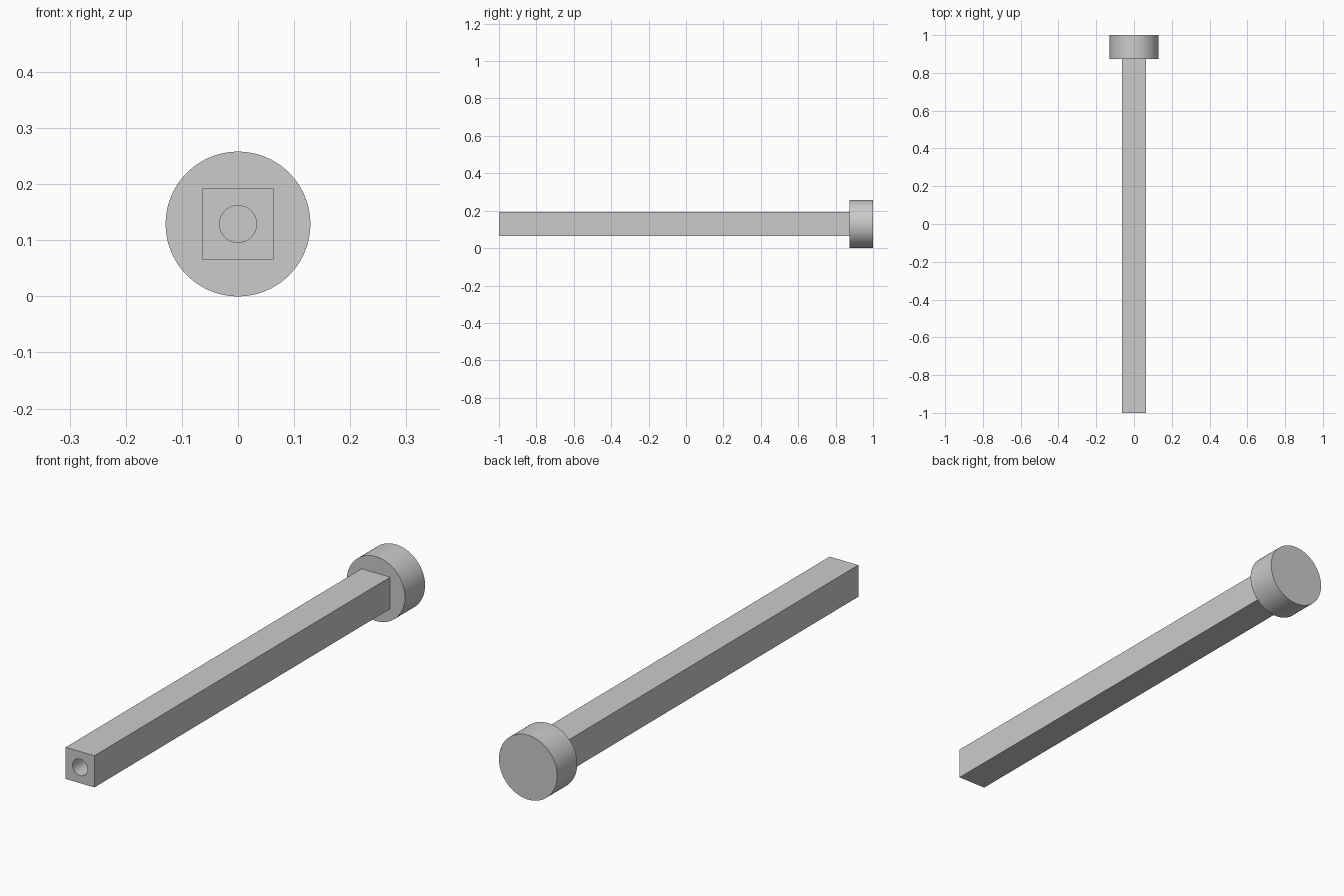
import bpy
import math

default = bpy.data.objects.get("Cube")
if default:
    bpy.data.objects.remove(default, do_unlink=True)

AXIS_Z = 0.129       # height of the long axis
HEAD_RADIUS = 0.129
HEAD_FRONT = 0.873
SHAFT_WIDTH = 0.127
HOLE_RADIUS = 0.033
HOLE_DEPTH = 0.25

steel = bpy.data.materials.new("grey_steel")
steel.use_nodes = True
colour = (0.6, 0.6, 0.6, 1)
steel.diffuse_color = colour
steel.node_tree.nodes["Principled BSDF"].inputs["Base Color"].default_value = colour


def finish(obj, name):
    obj.name = name
    obj.data.materials.append(steel)
    bpy.ops.object.transform_apply(location=False, rotation=True, scale=True)
    return obj


def rod(name, radius, y0, y1, sides):
    """Cylinder lying along y."""
    bpy.ops.mesh.primitive_cylinder_add(
        vertices=sides, radius=radius, depth=y1 - y0,
        location=(0, (y0 + y1) / 2, AXIS_Z), rotation=(math.pi / 2, 0, 0))
    return finish(bpy.context.object, name)


def smooth(obj):
    bpy.ops.object.select_all(action="DESELECT")
    obj.select_set(True)
    bpy.context.view_layer.objects.active = obj
    bpy.ops.object.shade_smooth_by_angle(angle=math.radians(30))


# Round head at the back
head = rod("head", HEAD_RADIUS, HEAD_FRONT, 1, 96)
smooth(head)

# Square shaft running forward from the head
bpy.ops.mesh.primitive_cube_add(size=1, location=(0, (HEAD_FRONT - 1) / 2, AXIS_Z))
shaft = bpy.context.object
shaft.scale = (SHAFT_WIDTH, HEAD_FRONT + 1, SHAFT_WIDTH)
finish(shaft, "square_shaft")

# Blind round hole bored into the front end
cutter = rod("hole_cutter", HOLE_RADIUS, -1.05, HOLE_DEPTH - 1, 48)
cutter.hide_render = True
bore = shaft.modifiers.new("bore", "BOOLEAN")
bore.operation = "DIFFERENCE"
bore.solver = "EXACT"
bore.object = cutter
bpy.context.view_layer.objects.active = shaft
bpy.ops.object.modifier_apply(modifier=bore.name)
bpy.data.objects.remove(cutter, do_unlink=True)
smooth(shaft)
